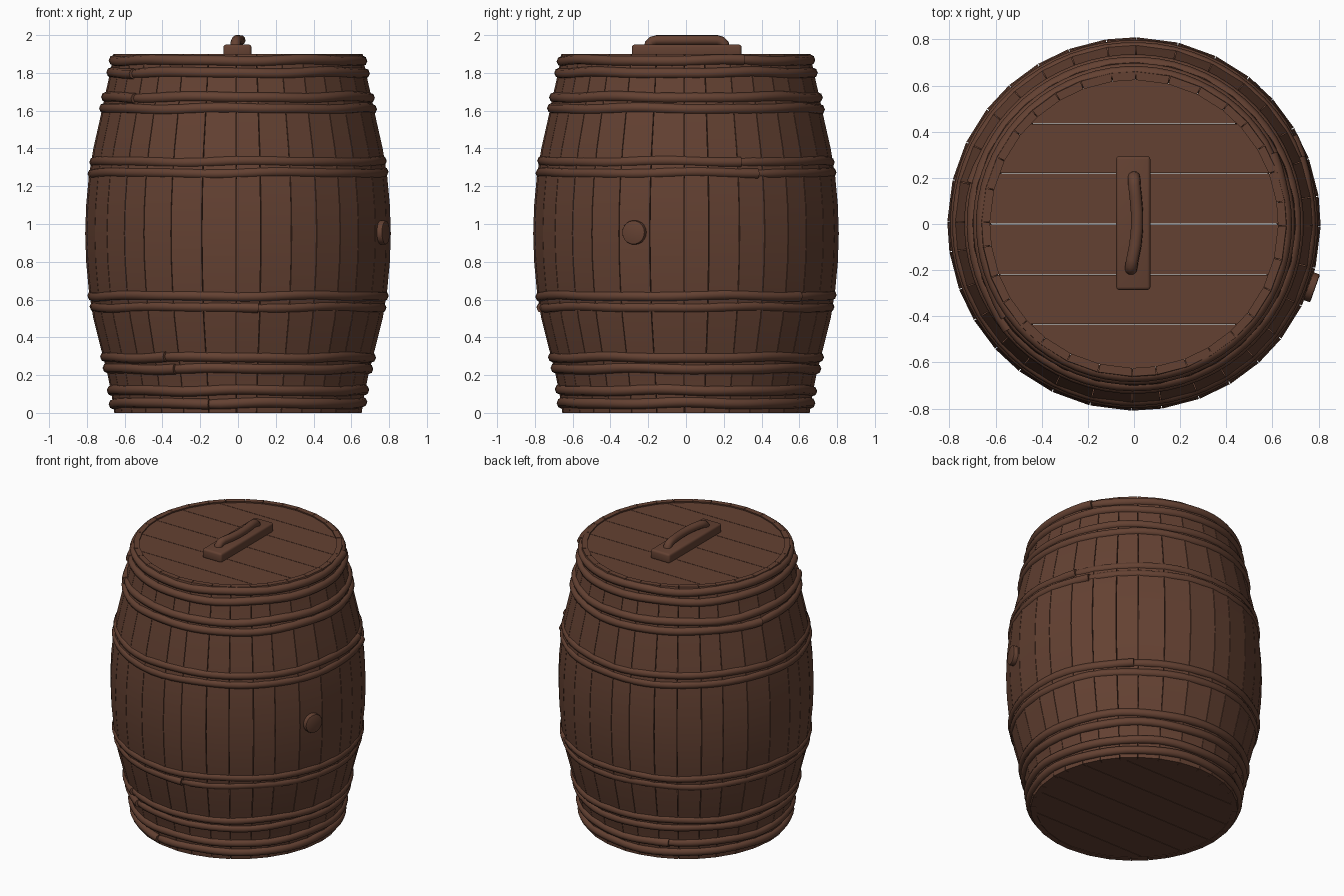
import bpy, bmesh, math
from mathutils import Matrix, Vector

if "Cube" in bpy.data.objects:
    bpy.data.objects.remove(bpy.data.objects["Cube"])

wood = bpy.data.materials.new("dark_brown_wood")
wood.diffuse_color = (0.127, 0.053, 0.032, 1)
wood.use_nodes = True
wood.node_tree.nodes["Principled BSDF"].inputs["Base Color"].default_value = wood.diffuse_color


def finish(name, mesh, angle=35):
    mesh.materials.clear()
    mesh.materials.append(wood)
    mesh.shade_smooth()
    mesh.set_sharp_from_angle(angle=math.radians(angle))
    obj = bpy.data.objects.new(name, mesh)
    bpy.context.collection.objects.link(obj)
    return obj


def from_bmesh(name, bm, angle=35):
    bmesh.ops.recalc_face_normals(bm, faces=bm.faces[:])
    mesh = bpy.data.meshes.new(name)
    bm.to_mesh(mesh)
    bm.free()
    return finish(name, mesh, angle)


def around(r, deg, z):
    """Point on the barrel; angle 0 is the front, 90 the right side."""
    a = math.radians(deg)
    return Vector((r * math.sin(a), -r * math.cos(a), z))


def tube(name, points, radii, depth, sides=2):
    """Round rod along points, thickness scaled by radii."""
    cu = bpy.data.curves.new(name, 'CURVE')
    cu.dimensions = '3D'
    cu.bevel_depth = depth
    cu.bevel_resolution = sides
    cu.use_fill_caps = True
    sp = cu.splines.new('POLY')
    sp.points.add(len(points) - 1)
    for p, co, rad in zip(sp.points, points, radii):
        p.co = (*co, 1)
        p.radius = rad
    tmp = bpy.data.objects.new(name + "_path", cu)
    bpy.context.collection.objects.link(tmp)
    bpy.context.view_layer.update()
    dg = bpy.context.evaluated_depsgraph_get()
    mesh = bpy.data.meshes.new_from_object(tmp.evaluated_get(dg))
    bpy.data.objects.remove(tmp)
    bpy.data.curves.remove(cu)
    return finish(name, mesh, 50)


# Staves: a bulging profile, eight uneven boards repeated in each quarter
PROFILE = [(0, .655), (.09, .668), (.2, .69), (.35, .728), (.5, .766), (.65, .79),
           (.8, .804), (.95, .809), (1.1, .804), (1.25, .79), (1.4, .766),
           (1.55, .732), (1.7, .70), (1.81, .675), (1.9, .66)]
SEAMS = [-.7, 8.6, 20.5, 31, 42, 52, 64, 76.3]
cuts = [s + 90 * q for q in range(4) for s in SEAMS]
cuts.append(cuts[0] + 360)
bm = bmesh.new()
for a0, a1 in zip(cuts, cuts[1:]):
    a0, a1 = a0 + .13, a1 - .13
    rings = []
    for z, r in PROFILE:
        rings.append([bm.verts.new(around(rr, a, z)) for rr, a in
                      ((r, a0), (r, a1), (r - .036, a1), (r - .036, a0))])
    for lo, hi in zip(rings, rings[1:]):
        for i in range(4):
            j = (i + 1) % 4
            bm.faces.new((lo[i], lo[j], hi[j], hi[i]))
    bm.faces.new(rings[0])
    bm.faces.new(rings[-1])
from_bmesh("staves", bm)


# Round heads made from parallel planks
def head(name, radius, z0, z1):
    edges = [-radius, -.435, -.22, 0, .22, .435, radius]
    bm = bmesh.new()
    for y0, y1 in zip(edges, edges[1:]):
        y0, y1 = y0 + .0015, y1 - .0015
        ys = [y0 + (y1 - y0) * i / 8 for i in range(9)]
        half = [(math.sqrt(max(radius ** 2 - y * y, 1e-5)), y) for y in ys]
        outline = half + [(-x, y) for x, y in reversed(half)]
        low = [bm.verts.new((x, y, z0)) for x, y in outline]
        top = [bm.verts.new((x, y, z1)) for x, y in outline]
        bm.faces.new(low)
        bm.faces.new(top)
        n = len(outline)
        for i in range(n):
            j = (i + 1) % n
            bm.faces.new((low[i], low[j], top[j], top[i]))
    from_bmesh(name, bm)


head("lid", .628, 1.85, 1.89)
head("base", .622, .004, .04)

# Hoops: bent rods in pairs, each with a tapered overlapping end
HOOPS = [  # height, outer radius, angle of the loose end
    (.052, .685, -19), (.12, .695, 200), (.235, .717, -34), (.295, .731, -38),
    (.56, .786, 2), (.62, .798, 134), (1.27, .797, 113), (1.33, .788, 106),
    (1.61, .736, 250), (1.67, .725, -56), (1.80, .698, 300), (1.865, .685, 111)]
ROD = .028
for k, (z, r, start) in enumerate(HOOPS):
    pts, rad = [], []
    steps, total = 66, 366
    for i in range(steps + 1):
        t = total * i / steps
        a = math.radians(start + t)
        wave = .004 * math.sin(5 * a + k) + .002 * math.sin(9 * a + 2 * k)
        lap = max(0, (t - 354) / 12)
        pts.append(around(r - ROD + .012 * lap, start + t, z + wave))
        rad.append(1 - .55 * max(0, 1 - t / 7))
    tube(f"hoop_{k + 1}", pts, rad, ROD)

# Bung on the right side
bm = bmesh.new()
ang = 90 - 19.6
pos = around(.797, ang, .955)
turn = Vector((0, 0, 1)).rotation_difference(around(1, ang, 0)).to_matrix().to_4x4()
bmesh.ops.create_cone(bm, cap_ends=True, segments=20, radius1=.064, radius2=.064,
                      depth=.072, matrix=Matrix.Translation(pos) @ turn)
rim = [e for e in bm.edges if all(len(f.verts) == 4 for f in e.link_faces) is False]
bmesh.ops.bevel(bm, geom=rim, offset=.007, segments=2, affect='EDGES', profile=.5)
from_bmesh("bung", bm)

# Handle plate with rounded edges
bm = bmesh.new()
bmesh.ops.create_cube(bm, size=1, matrix=Matrix.Translation((-.003, .004, 1.917))
                      @ Matrix.Diagonal((.148, .58, .066, 1)))
bmesh.ops.bevel(bm, geom=bm.edges[:], offset=.014, segments=3, affect='EDGES', profile=.5)
from_bmesh("handle_plate", bm, 40)

# Slightly crooked grip
path = [(-.013, -.197, 1.93), (-.013, -.194, 1.952), (-.011, -.18, 1.967),
        (-.007, -.155, 1.973), (.006, -.09, 1.973), (.013, -.02, 1.973),
        (.013, .05, 1.973), (.007, .12, 1.973), (.002, .165, 1.973),
        (.001, .188, 1.967), (0, .202, 1.952), (0, .205, 1.93)]
tube("handle_grip", path, [1] * len(path), .027, 3)
